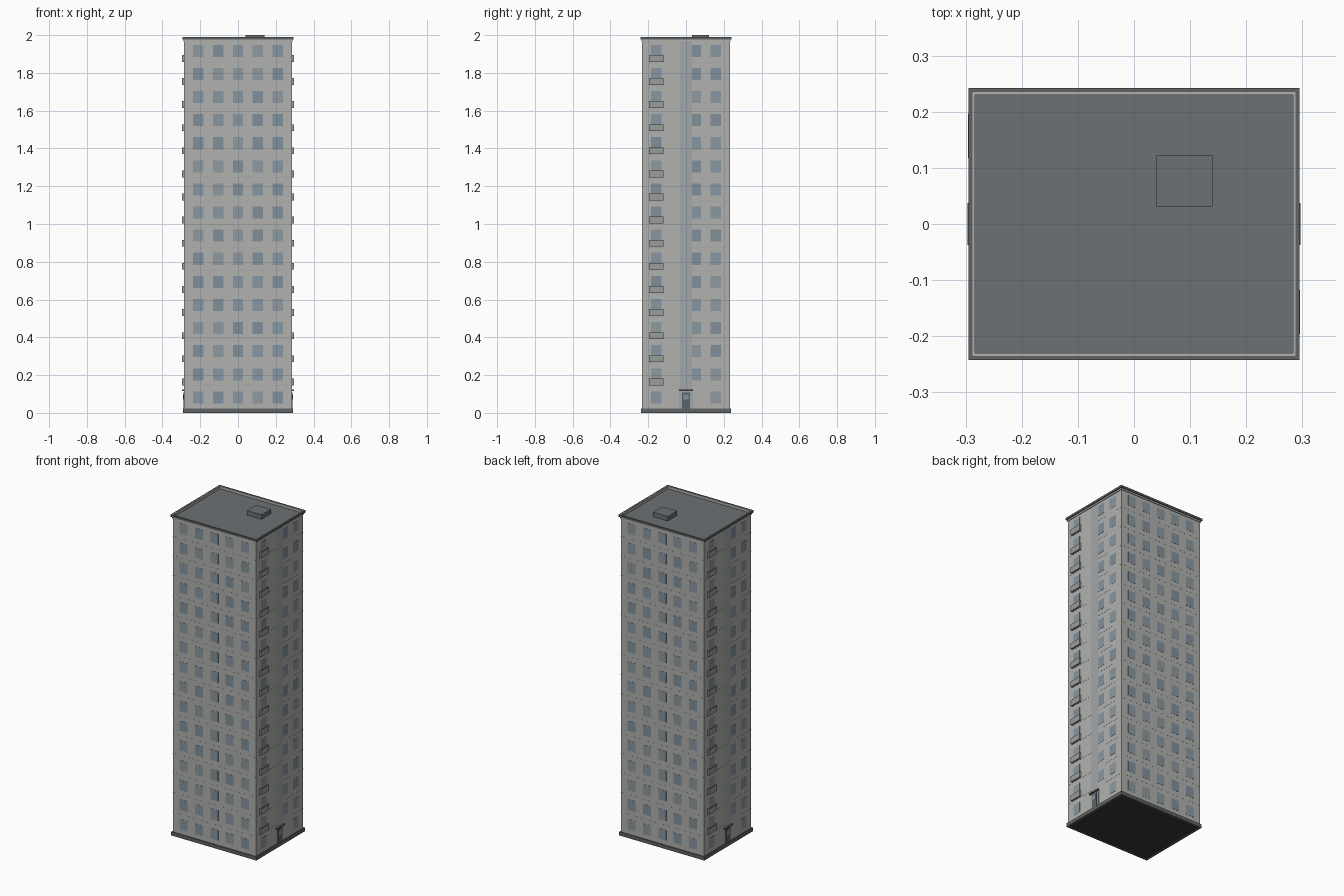
import bpy, bmesh, random
from mathutils import Matrix

if "Cube" in bpy.data.objects:
    bpy.data.objects.remove(bpy.data.objects["Cube"])

random.seed(4)
HX, HY = 0.285, 0.232          # body half sizes
FLOORS, STEP, FIRST = 16, 0.1223, 0.082


def material(name, r, g, b):
    m = bpy.data.materials.new(name)
    m.diffuse_color = (r, g, b, 1)
    m.use_nodes = True
    m.node_tree.nodes["Principled BSDF"].inputs["Base Color"].default_value = m.diffuse_color
    return m


WALL = material("concrete", 0.44, 0.44, 0.43)
SEAM = material("panel_seam", 0.39, 0.39, 0.385)
DARK = material("dark_trim", 0.12, 0.125, 0.125)
ROOF = material("roofing", 0.15, 0.165, 0.175)
STRIP = material("stair_strip", 0.37, 0.39, 0.40)
BALC = material("balcony_panel", 0.33, 0.34, 0.33)
DOOR = material("door_paint", 0.10, 0.13, 0.15)
BASE = material("underside", 0.04, 0.04, 0.045)
GLASS = [material("glass_a", 0.25, 0.31, 0.36), material("glass_b", 0.22, 0.28, 0.33),
         material("glass_c", 0.27, 0.32, 0.35)]


def boxes(name, spans, mats):
    """One object from boxes ((x0, x1), (y0, y1), (z0, z1), material index)."""
    bm = bmesh.new()
    for *axes, mi in spans:
        mid = [(a + b) / 2 for a, b in axes]
        size = [abs(b - a) for a, b in axes]
        vs = bmesh.ops.create_cube(bm, size=1, matrix=Matrix.Translation(mid)
                                   @ Matrix.Diagonal((*size, 1)))["verts"]
        for f in {f for v in vs for f in v.link_faces}:
            f.material_index = mi
    me = bpy.data.meshes.new(name)
    bm.to_mesh(me)
    bm.free()
    for m in mats:
        me.materials.append(m)
    ob = bpy.data.objects.new(name, me)
    bpy.context.collection.objects.link(ob)
    return ob


def frame(name, ox, oy, ix, iy, z0, z1, mat):
    """Rectangular ring with outer and inner half sizes."""
    bm = bmesh.new()
    loops = []
    for x, y, z in ((ox, oy, z0), (ox, oy, z1), (ix, iy, z1), (ix, iy, z0)):
        loops.append([bm.verts.new((sx * x, sy * y, z))
                      for sx, sy in ((-1, -1), (1, -1), (1, 1), (-1, 1))])
    for k in range(4):
        a, b = loops[k], loops[(k + 1) % 4]
        for i in range(4):
            j = (i + 1) % 4
            bm.faces.new((a[i], a[j], b[j], b[i]))
    bmesh.ops.recalc_face_normals(bm, faces=bm.faces)
    me = bpy.data.meshes.new(name)
    bm.to_mesh(me)
    bm.free()
    me.materials.append(mat)
    ob = bpy.data.objects.new(name, me)
    bpy.context.collection.objects.link(ob)


def both_ends(name, spans, mats):
    """Parts on the right side plus a copy turned half round for the left."""
    a = boxes(name + "_right", spans, mats)
    b = bpy.data.objects.new(name + "_left", a.data)
    b.rotation_euler.z = 3.14159265
    bpy.context.collection.objects.link(b)


# Main shell, roof and base
boxes("tower_body", [((-HX, HX), (-HY, HY), (0.006, 1.968), 0)], [WALL])
boxes("underside", [((-HX, HX), (-HY, HY), (0.004, 0.0065), 0)], [BASE])
frame("plinth", 0.292, 0.238, 0.281, 0.228, 0, 0.022, DARK)
boxes("roof_deck", [((-HX, HX), (-HY, HY), (1.966, 1.972), 0)], [ROOF])
frame("parapet", 0.289, 0.236, 0.283, 0.230, 1.966, 1.988, WALL)
frame("cornice", 0.295, 0.242, 0.288, 0.235, 1.976, 1.989, DARK)
boxes("roof_hatch", [((0.04, 0.14), (0.031, 0.122), (1.97, 2.0), 0)], [ROOF])

levels = [FIRST + i * STEP for i in range(FLOORS)]

# Faint seams between storeys
for i, z in enumerate(levels[:-1]):
    s = z + STEP / 2
    boxes(f"panel_seam_{i + 1}", [((-HX - .0004, HX + .0004), (-HY - .0004, HY + .0004),
                                   (s - .0012, s + .0012), 0)], [SEAM])

# Windows on the long faces
W, H = 0.027, 0.032
for name, y in (("front_windows", -HY), ("back_windows", HY)):
    boxes(name, [((x - W, x + W), (y - .001, y + .001), (z - H, z + H), random.randrange(3))
                 for z in levels for x in (-0.21, -0.105, 0, 0.105, 0.21)], GLASS)

# Windows on the end faces; none beside the door on the ground floor
both_ends("end_windows",
          [((HX - .001, HX + .001), (y - W, y + W), (z - H, z + H), random.randrange(3))
           for i, z in enumerate(levels) for y in (-0.157, 0.053, 0.157)
           if i or y != 0.053], GLASS)

# Balconies: floor slab, front panel and two cheeks
bal = []
for z in levels[1:]:
    b, t, o = z - 0.058, z - 0.022, HX + 0.011
    bal += [((HX, o), (-0.196, -0.118), (b, b + .005), 0),
            ((o - .003, o), (-0.196, -0.118), (b, t), 0),
            ((HX, o), (-0.196, -0.193), (b, t), 0),
            ((HX, o), (-0.121, -0.118), (b, t), 0)]
both_ends("balconies", bal, [BALC])

# Stair strip, entrance door with pane, surround and canopy
both_ends("stair_strip", [((HX - .001, HX + .0015), (-.032, .032), (0.125, 1.965), 0)], [STRIP])
both_ends("entrance", [((HX - .001, HX + .002), (-.036, .036), (0.02, 0.116), 0),
                       ((HX - .001, HX + .004), (-.021, .021), (0.012, 0.108), 1),
                       ((HX - .001, HX + .005), (-.013, .013), (0.07, 0.098), 2)],
          [STRIP, DOOR, GLASS[0]])
both_ends("entrance_canopy", [((HX, HX + .012), (-.037, .037), (0.116, 0.124), 0)], [DARK])
